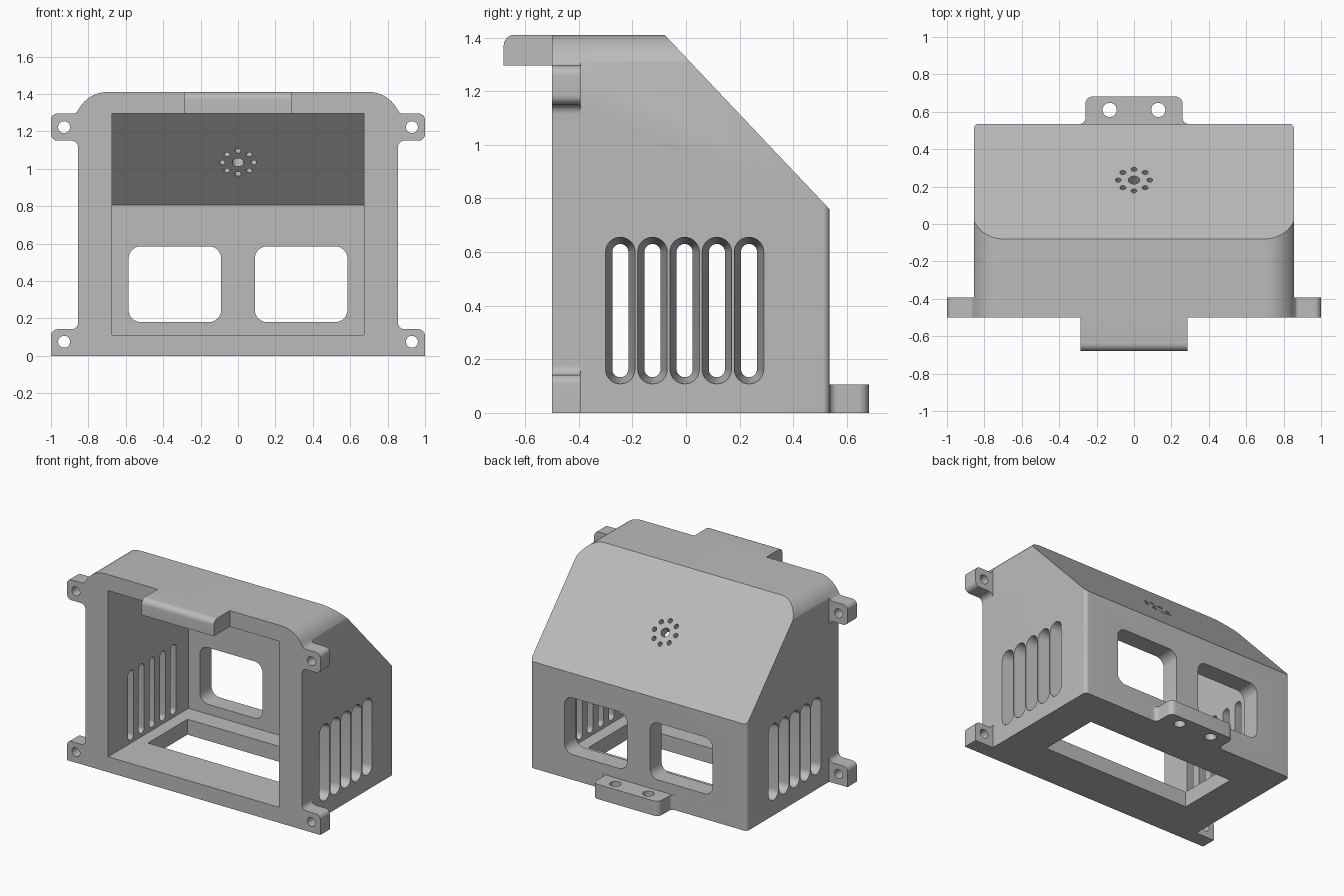
import bpy, bmesh, math
from mathutils import Vector, Matrix

if "Cube" in bpy.data.objects:
    bpy.data.objects.remove(bpy.data.objects["Cube"], do_unlink=True)

grey = bpy.data.materials.new("plain grey")
grey.use_nodes = True
grey.diffuse_color = (0.5, 0.5, 0.5, 1)
grey.node_tree.nodes["Principled BSDF"].inputs["Base Color"].default_value = (0.5, 0.5, 0.5, 1)

AXES = {"x": lambda a, b, c: (c, a, b),
        "y": lambda a, b, c: (a, c, b),
        "z": lambda a, b, c: (a, b, c)}


def rounded(points, steps=8):
    """Outline from (a, b, radius) corners, each replaced by a tangent arc."""
    out = []
    for i, (a, b, r) in enumerate(points):
        p = Vector((a, b))
        if r == 0:
            out.append(p)
            continue
        u = (Vector(points[i - 1][:2]) - p).normalized()
        v = (Vector(points[(i + 1) % len(points)][:2]) - p).normalized()
        half = u.angle(v) / 2
        centre = p + (u + v).normalized() * r / math.sin(half)
        start = p + u * r / math.tan(half) - centre
        end = p + v * r / math.tan(half) - centre
        sweep = start.angle_signed(end)
        for k in range(steps + 1):
            out.append(centre + Matrix.Rotation(-sweep * k / steps, 2) @ start)
    return out


def box(a0, a1, b0, b1, r=0):
    return rounded([(a0, b0, r), (a1, b0, r), (a1, b1, r), (a0, b1, r)])


def circle(a, b, r, n=24):
    return [Vector((a + r * math.cos(math.tau * i / n),
                    b + r * math.sin(math.tau * i / n))) for i in range(n)]


def build(name, solids, matrix=None):
    """One object of prisms: (axis, low, high, outline, optional high outline)."""
    bm = bmesh.new()
    for axis, lo, hi, low, *rest in solids:
        high = rest[0] if rest else low
        ends = [[bm.verts.new(AXES[axis](p[0], p[1], c)) for p in ring]
                for c, ring in ((lo, low), (hi, high))]
        bm.faces.new(ends[0])
        bm.faces.new(ends[1][::-1])
        n = len(low)
        for i in range(n):
            j = (i + 1) % n
            bm.faces.new((ends[0][j], ends[0][i], ends[1][i], ends[1][j]))
    if matrix:
        bm.transform(matrix)
    bmesh.ops.recalc_face_normals(bm, faces=bm.faces)
    mesh = bpy.data.meshes.new(name)
    bm.to_mesh(mesh)
    bm.free()
    mesh.materials.append(grey)
    obj = bpy.data.objects.new(name, mesh)
    bpy.context.collection.objects.link(obj)
    return obj


def combine(target, tool, operation):
    mod = target.modifiers.new("combine", "BOOLEAN")
    mod.operation, mod.object, mod.solver = operation, tool, "EXACT"
    bpy.context.view_layer.objects.active = target
    bpy.ops.object.modifier_apply(modifier=mod.name)
    bpy.data.objects.remove(tool, do_unlink=True)


def mirrored(outline):
    return [Vector((-p[0], p[1])) for p in outline]


FRONT, BACK, SIDE, TOP = -0.5, 0.535, 0.855, 1.41
SLOPE_Y, SLOPE_Z = -0.08, 0.76

# Shell: front outline, trimmed by the side profile and the plan
housing = build("housing", [("y", FRONT, 0.6, rounded(
    [(-0.87, 0, 0), (0.87, 0, 0), (0.87, TOP, 0.17), (-0.87, TOP, 0.17)], 14))])
combine(housing, build("side_profile", [("x", -1, 1, [
    (-0.6, -0.1), (BACK, -0.1), (BACK, SLOPE_Z), (SLOPE_Y, TOP),
    (SLOPE_Y - 0.1, TOP + 0.1), (-0.6, TOP + 0.1)])]), "INTERSECT")
combine(housing, build("plan", [("z", -0.1, 1.6, rounded(
    [(-SIDE, -0.6, 0), (SIDE, -0.6, 0), (SIDE, BACK, 0.025), (-SIDE, BACK, 0.025)]))]),
    "INTERSECT")

# Cavity open to the front, with sloped ceiling
combine(housing, build("cavity", [("x", -0.675, 0.675, [
    (-0.6, 0.11), (0.405, 0.11), (0.405, 0.805), (-0.059, 1.295), (-0.6, 1.295)])]),
    "DIFFERENCE")

# Mounting ears on both sides
upper = rounded([(0.8, 1.08, 0), (SIDE, 1.08, 0), (SIDE, 1.15, 0.035), (1, 1.15, 0.035),
                 (1, 1.295, 0.035), (0.868, 1.295, 0.02), (0.838, 1.338, 0), (0.8, 1.338, 0)])
lower = rounded([(0.8, 0, 0), (1, 0, 0), (1, 0.142, 0.035), (SIDE, 0.142, 0.035),
                 (SIDE, 0.21, 0), (0.8, 0.21, 0)])
combine(housing, build("ears", [("y", FRONT, -0.393, o) for ear in (upper, lower)
                                for o in (ear, mirrored(ear))]), "UNION")

# Front lip on the top, and back tab at the base
combine(housing, build("front_lip", [("x", -0.285, 0.285, rounded(
    [(-0.68, 1.295, 0), (-0.45, 1.295, 0), (-0.45, TOP, 0), (-0.68, TOP, 0.04)]))]), "UNION")
tab = [(0.32, 0.48, 0), (0.32, BACK, 0), (0.26, BACK, 0.03), (0.26, 0.682, 0.04)]
combine(housing, build("back_tab", [("z", 0, 0.105, rounded(
    tab + [(-a, b, r) for a, b, r in reversed(tab)]))]), "UNION")

# Screw holes, back windows and floor opening
holes = [("y", -0.6, -0.3, circle(s * 0.93, z, 0.032)) for s in (-1, 1) for z in (0.075, 1.222)]
holes += [("z", -0.1, 0.2, circle(s * 0.13, 0.61, 0.038)) for s in (-1, 1)]
holes += [("y", 0.35, 0.6, box(*sorted((s * 0.09, s * 0.585)), 0.18, 0.585, 0.065))
          for s in (-1, 1)]
holes += [("z", -0.1, 0.15, box(-0.585, 0.585, -0.18, 0.265))]
combine(housing, build("openings", holes), "DIFFERENCE")


# Tapered vent slots through both side walls
def slot(y, inset):
    w = 0.055 - inset
    return box(y - w, y + w, 0.108 + inset, 0.655 - inset, w * 0.999)


slots = []
for s in (-1, 1):
    for i in range(5):
        y = -0.245 + 0.12 * i
        slots.append(("x", s * 0.665, s * 0.865, slot(y, 0.0264), slot(y, -0.0014)))
combine(housing, build("vents", slots), "DIFFERENCE")

# Ring of sound holes through the sloped roof
tilt = math.atan2(BACK - SLOPE_Y, TOP - SLOPE_Z)
rings = [circle(0, 0, 0.031)]
rings += [circle(0.084 * math.cos(k * math.pi / 4), 0.084 * math.sin(k * math.pi / 4), 0.016, 16)
          for k in range(8)]
place = Matrix.Translation((0, 0.235, 1.077)) @ Matrix.Rotation(tilt - math.pi / 2, 4, "X")
combine(housing, build("sound_holes", [("z", -0.2, 0.1, r) for r in rings], place), "DIFFERENCE")

# Smooth curves, sharp edges
bpy.ops.object.select_all(action="DESELECT")
housing.select_set(True)
bpy.context.view_layer.objects.active = housing
bpy.ops.object.shade_smooth_by_angle(angle=math.radians(30))
